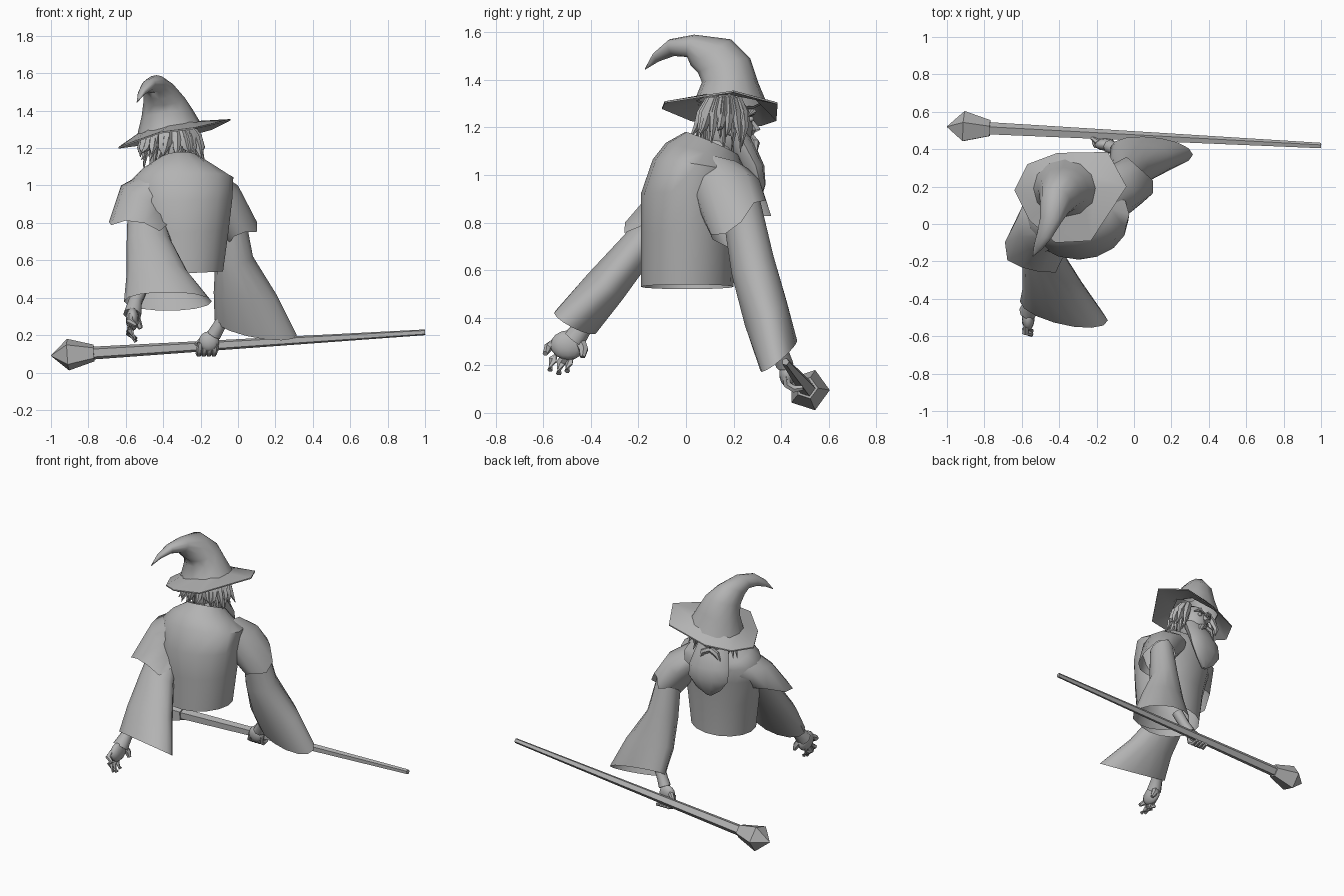
import bpy, bmesh, math, random
from mathutils import Vector as V

random.seed(4)
cube = bpy.data.objects.get("Cube")
if cube:
    bpy.data.objects.remove(cube)

grey = bpy.data.materials.new("plain grey")
grey.use_nodes = True
grey.diffuse_color = (0.45, 0.45, 0.45, 1)
grey.node_tree.nodes["Principled BSDF"].inputs["Base Color"].default_value = (0.45, 0.45, 0.45, 1)


def finish(name, bm, angle=50):
    bmesh.ops.recalc_face_normals(bm, faces=bm.faces)
    mesh = bpy.data.meshes.new(name)
    bm.to_mesh(mesh)
    bm.free()
    mesh.materials.append(grey)
    obj = bpy.data.objects.new(name, mesh)
    bpy.context.collection.objects.link(obj)
    if angle:
        bpy.ops.object.select_all(action='DESELECT')
        bpy.context.view_layer.objects.active = obj
        obj.select_set(True)
        bpy.ops.object.shade_smooth_by_angle(angle=math.radians(angle))
    return obj


def skin(bm, rings, caps=(False, False)):
    """Join successive point rings with quads."""
    loops = [[bm.verts.new(p) for p in ring] for ring in rings]
    for lo, hi in zip(loops, loops[1:]):
        n = len(lo)
        for i in range(n):
            bm.faces.new((lo[i], lo[(i + 1) % n], hi[(i + 1) % n], hi[i]))
    if caps[0]:
        bm.faces.new(loops[0])
    if caps[1]:
        bm.faces.new(loops[-1])


def oval(c, a, b, n=12):
    c, a, b = V(c), V(a), V(b)
    return [c + a * math.cos(t) + b * math.sin(t)
            for t in (2 * math.pi * i / n for i in range(n))]


def tube(bm, path, radii, n=6, flat=1.0):
    """Tapered tube following a path."""
    path = [V(p) for p in path]
    rings = []
    for i, p in enumerate(path):
        d = (path[min(i + 1, len(path) - 1)] - path[max(i - 1, 0)]).normalized()
        side = d.cross(V((0, 0, 1)) if abs(d.z) < 0.8 else V((0, 1, 0))).normalized()
        rings.append(oval(p, side * radii[i], side.cross(d) * radii[i] * flat, n))
    skin(bm, rings, (True, True))


def ball(bm, c, size, u=12, v=8):
    res = bmesh.ops.create_uvsphere(bm, u_segments=u, v_segments=v, radius=1)
    for vert in res["verts"]:
        vert.co = V(c) + V([vert.co[k] * size[k] for k in range(3)])


# Robe body with a collar that dips at the chest
bm = bmesh.new()
body = [(.53, -.29, .005, .21, .195, 0), (.75, -.29, .01, .24, .2, 0),
        (.92, -.30, .02, .27, .21, 0), (1.035, -.30, .05, .275, .19, -.03),
        (1.085, -.32, .08, .2, .165, -.05), (1.13, -.32, .11, .12, .115, -.05)]
skin(bm, [oval((x, y, z), (rx, 0, .01), (0, ry, dip), 16) for z, x, y, rx, ry, dip in body])
finish("robe_body", bm)


# Short over-sleeves with a ragged hem
def over_sleeve(name, rings):
    rings = [oval(*r, 10) for r in rings]
    drop = sum((q - p for p, q in zip(rings[-2], rings[-1])), V()).normalized()
    rings[-1] = [p + drop * (.035 if i % 3 == 0 else -.02) for i, p in enumerate(rings[-1])]
    bm = bmesh.new()
    skin(bm, rings)
    finish(name, bm)


over_sleeve("right_over_sleeve", [
    ((-.38, .06, 1.03), (-.08, .0, .06), (0, .15, -.01)),
    ((-.5, .0, .94), (-.125, .03, .06), (.02, .15, 0)),
    ((-.525, -.115, .81), (-.16, .04, .02), (.03, .15, .02))])
over_sleeve("left_over_sleeve", [
    ((-.2, .12, 1.03), (.08, 0, .05), (0, .15, -.02)),
    ((-.09, .175, .93), (.09, 0, .07), (-.02, .14, .03)),
    ((-.005, .23, .795), (.09, -.01, .035), (-.025, .12, .075))])

# Wide flared sleeves
sleeves = {
    "right_sleeve": [((-.5, -.06, .87), (.09, 0, 0), (0, .07, -.03)),
                     ((-.475, -.2, .7), (.12, 0, 0), (0, .065, -.045)),
                     ((-.43, -.34, .53), (.165, 0, 0), (0, .075, -.055)),
                     ((-.375, -.465, .38), (.235, -.05, 0), (0, .075, -.05))],
    "left_sleeve": [((-.04, .23, .88), (.07, 0, 0), (0, .08, .03)),
                    ((-.02, .28, .62), (.1, 0, 0), (0, .09, .04)),
                    ((.04, .335, .42), (.17, 0, -.01), (0, .09, .05)),
                    ((.095, .39, .24), (.22, -.02, -.04), (0, .075, .055))]}
for name, rings in sleeves.items():
    bm = bmesh.new()
    skin(bm, [oval(*r, 14) for r in rings])
    finish(name, bm)

# Open right hand with spread fingers
bm = bmesh.new()
tube(bm, [(-.51, -.34, .46), (-.55, -.42, .375), (-.565, -.47, .31)], [.035, .038, .05], 8)
ball(bm, (-.565, -.495, .285), (.035, .075, .062))
for y, z, ty, tz in ((-.545, .30, -.592, .25), (-.53, .265, -.572, .18),
                     (-.5, .25, -.535, .165), (-.465, .25, -.5, .175)):
    tube(bm, [(-.57, y, z), (-.58, (y + ty) / 2 - .01, (z + tz) / 2), (-.545, ty, tz)],
         [.021, .02, .012])
tube(bm, [(-.56, -.45, .31), (-.535, -.43, .265), (-.52, -.435, .235)], [.025, .021, .012])
finish("right_hand", bm)

# Left hand cradling the staff from beneath
bm = bmesh.new()
tube(bm, [(-.05, .38, .34), (-.1, .4, .25), (-.13, .415, .2)], [.036, .034, .038], 8)
ball(bm, (-.155, .425, .165), (.055, .033, .055))
for i in range(4):
    x = -.2 + i * .027
    tube(bm, [(x, .42, .16), (x - .005, .425, .12), (x - .01, .455, .1), (x - .005, .492, .105)],
         [.016, .018, .017, .011])
tube(bm, [(-.15, .42, .18), (-.19, .435, .175), (-.225, .46, .15)], [.022, .018, .011])
finish("left_hand", bm)

# Staff with a faceted head
tip, crown = V((1, .418, .215)), V((-1, .52, .09))
along = (crown - tip).normalized()
side = along.cross(V((0, 0, 1))).normalized()
up = side.cross(along)


def staff_part(name, stations):
    bm = bmesh.new()
    skin(bm, [oval(tip.lerp(crown, t), side * r, up * r, 5) for t, r in stations], (True, True))
    finish(name, bm, 0)


staff_part("staff_shaft", [(0, .016), (.89, .036)])
staff_part("staff_head", [(.885, .047), (.955, .089), (1, .002)])

# Head, nose, ears and eyes
face = V((-.17, .98, 0)).normalized()
cross = V((face.y, -face.x, 0))
mid = V((-.36, .17, 1.2))


def at(f, s, z):
    return mid + face * f + cross * s + V((0, 0, z))


bm = bmesh.new()
ball(bm, mid, (.1, .11, .14), 14, 10)
tube(bm, [(-.33, .12, 1.06), (-.35, .15, 1.15)], [.075, .07], 10)
tube(bm, [at(.095, 0, .04), at(.125, 0, -.01), at(.1, 0, -.035)], [.012, .024, .018])
for s in (-1, 1):
    ball(bm, at(.095, s * .04, .035), (.016, .016, .012), 8, 6)
    ball(bm, at(0, s * .1, .0), (.018, .025, .035), 8, 6)
    tube(bm, [at(.1, s * .015, .055), at(.107, s * .045, .067), at(.08, s * .08, .05)],
         [.01, .013, .004])
finish("head", bm)

# Broad beard and moustache
bm = bmesh.new()
beard = [(.03, -.02, .1, .055), (.06, -.08, .115, .06), (.1, -.16, .135, .055),
         (.12, -.24, .135, .04), (.115, -.31, .085, .025), (.1, -.36, .02, .01)]
skin(bm, [oval(at(f, .01, z), cross * w, face * d, 10) for f, z, w, d in beard], (True, True))
for s in (-1, 1):
    tube(bm, [at(.105, 0, -.045), at(.115, s * .045, -.065), at(.11, s * .08, -.13)],
         [.018, .02, .004])
finish("beard", bm)

# Hanging locks of hair, leaving the face open
bm = bmesh.new()
facing = math.atan2(face.y, face.x)
for layer, reach in enumerate((.15, .12)):
    for i in range(17):
        a = facing + math.radians(58 + i * 15 + random.uniform(-5, 5) + layer * 6)
        out = V((math.cos(a) * 1.1, math.sin(a) * .85, 0))
        end = reach + random.uniform(-.015, .04)
        low = -.045 - layer * .03 + random.uniform(-.04, .03)
        sway = V((-out.y, out.x, 0)) * random.uniform(-.035, .035)
        tube(bm, [mid + out * .09 + V((0, 0, .12)), mid + out * .13 + V((0, 0, .06)),
                  mid + out * reach + sway * .4 + V((0, 0, .0)),
                  mid + out * end + sway + V((0, 0, low))], [.02, .026, .02, .002], 5, .7)
finish("hair", bm)

# Hat brim
bm = bmesh.new()
rim = [V(p) for p in ((-.04, .2, 1.355), (-.14, .385, 1.305), (-.41, .38, 1.235),
                      (-.57, .32, 1.215), (-.64, .18, 1.205), (-.56, .02, 1.235),
                      (-.42, -.1, 1.285), (-.23, -.09, 1.31))]
inner = oval((-.37, .185, 1.315), (.155, 0, .03), (0, .14, -.005), 8)
skin(bm, [[p - V((0, 0, .008)) for p in inner], [p - V((0, 0, .008)) for p in rim], rim, inner])
finish("hat_brim", bm, 30)

# Bent hat crown
bm = bmesh.new()
cone = [((-.37, .19, 1.30), (.17, 0, .035), (0, .155, -.01)),
        ((-.38, .185, 1.39), (.135, 0, .02), (0, .118, .0)),
        ((-.395, .16, 1.46), (.11, 0, .01), (0, .11, .03)),
        ((-.42, .105, 1.515), (.083, 0, 0), (0, .085, .055)),
        ((-.445, .02, 1.543), (.058, -.01, 0), (.01, .015, .047)),
        ((-.48, -.06, 1.535), (.037, -.015, 0), (.01, -.01, .035)),
        ((-.515, -.125, 1.495), (.02, -.01, 0), (.005, -.01, .018)),
        ((-.54, -.172, 1.445), (.002, 0, 0), (0, -.001, .002))]
skin(bm, [oval(*r, 12) for r in cone], (False, True))
finish("hat_crown", bm)
